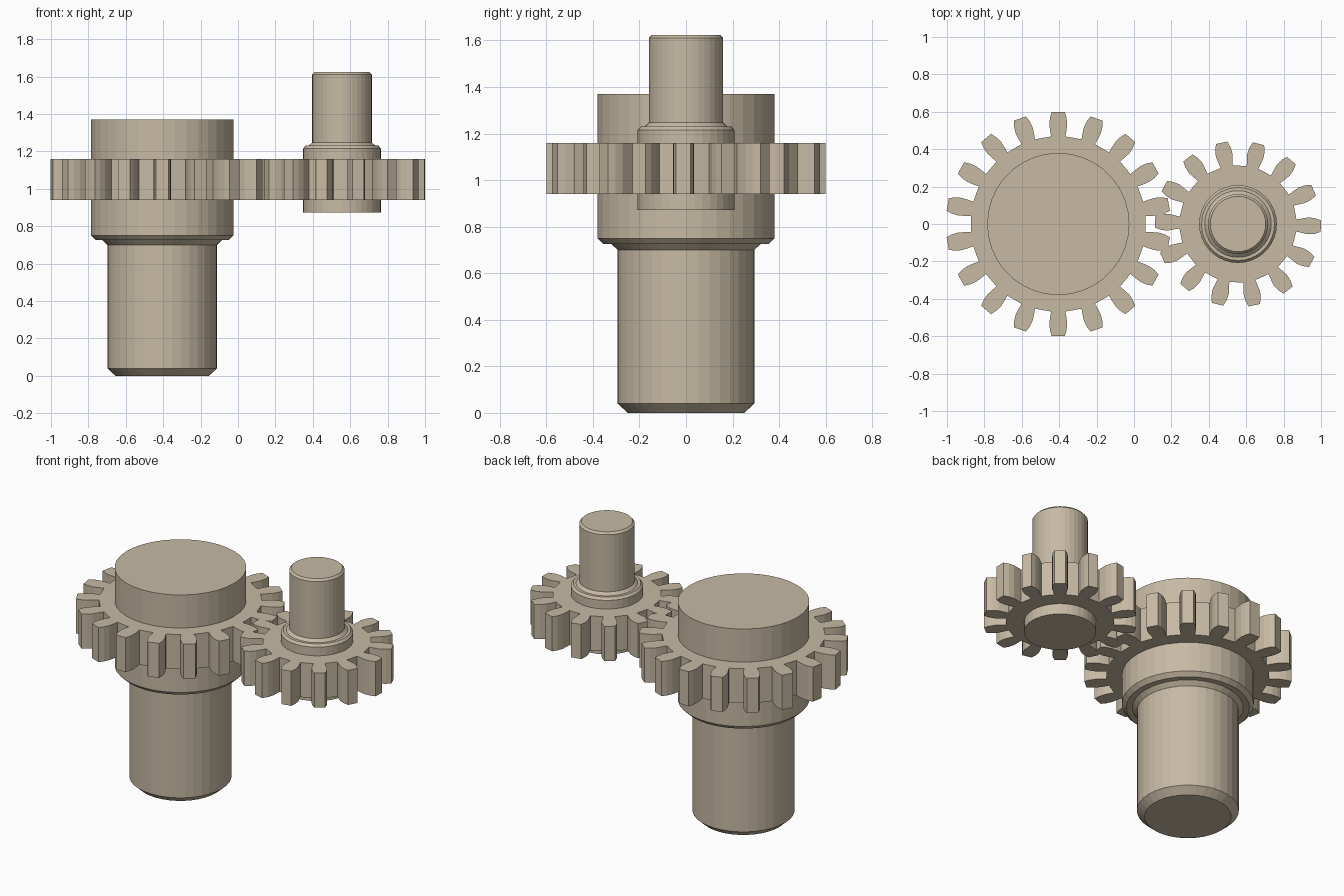
import bpy, bmesh
from math import cos, sin, pi, radians

cube = bpy.data.objects.get("Cube")
if cube:
    bpy.data.objects.remove(cube, do_unlink=True)

# One material for everything
tan = bpy.data.materials.new("warm tan")
tan.use_nodes = True
colour = (0.57, 0.49, 0.37, 1)
tan.diffuse_color = colour
bsdf = tan.node_tree.nodes["Principled BSDF"]
bsdf.inputs["Base Color"].default_value = colour
bsdf.inputs["Roughness"].default_value = 0.6


def finish(name, bm, x):
    bmesh.ops.recalc_face_normals(bm, faces=bm.faces)
    mesh = bpy.data.meshes.new(name)
    bm.to_mesh(mesh)
    bm.free()
    mesh.materials.append(tan)
    obj = bpy.data.objects.new(name, mesh)
    obj.location.x = x
    bpy.context.collection.objects.link(obj)


def turned(name, x, profile, sides=36):
    """Solid of revolution from (radius, height) points, bottom to top."""
    bm = bmesh.new()
    rings = [[bm.verts.new((r * cos(2 * pi * i / sides), r * sin(2 * pi * i / sides), z))
              for i in range(sides)] for r, z in profile]
    for low, high in zip(rings, rings[1:]):
        for i in range(sides):
            j = (i + 1) % sides
            bm.faces.new((low[i], low[j], high[j], high[i]))
    bm.faces.new(rings[0][::-1])
    bm.faces.new(rings[-1])
    finish(name, bm, x)


def gear(name, x, teeth, turn, root, flank, bottom, top):
    """Toothed wheel; flank lists (radius, half width) from root to tip."""
    bm = bmesh.new()
    outline = []
    side = [(r, -w) for r, w in flank] + [(r, w) for r, w in reversed(flank)]
    for k in range(teeth):
        a = radians(turn) + 2 * pi * k / teeth
        for r, w in side:
            outline.append((r * cos(a) - w * sin(a), r * sin(a) + w * cos(a)))
        # Valley floor before the next tooth
        for t in (0.4, 0.6):
            b = a + 2 * pi * t / teeth
            outline.append((root * cos(b), root * sin(b)))
    face = bm.faces.new([bm.verts.new((px, py, bottom)) for px, py in outline])
    grown = bmesh.ops.extrude_face_region(bm, geom=[face], use_keep_orig=True)
    new = [v for v in grown["geom"] if isinstance(v, bmesh.types.BMVert)]
    bmesh.ops.translate(bm, verts=new, vec=(0, 0, top - bottom))
    finish(name, bm, x)


LARGE_X, SMALL_X = -0.405, 0.556
GEAR_LOW, GEAR_HIGH = 0.94, 1.16

# Large gear with its hub and lower shaft
turned("large_shaft_and_hub", LARGE_X, [
    (0.25, 0), (0.294, 0.04), (0.294, 0.70), (0.32, 0.725),
    (0.355, 0.725), (0.38, 0.75), (0.38, 1.37)])
gear("large_gear", LARGE_X, 18, 90, 0.468,
     [(0.468, 0.038), (0.50, 0.044), (0.535, 0.048), (0.57, 0.044), (0.60, 0.034)],
     GEAR_LOW, GEAR_HIGH)

# Small gear with its hub and upper shaft
turned("small_shaft_and_hub", SMALL_X, [
    (0.208, 0.872), (0.208, 1.215), (0.195, 1.23), (0.178, 1.23),
    (0.16, 1.247), (0.16, 1.61), (0.148, 1.623)])
gear("small_gear", SMALL_X, 14, -1.5, 0.312,
     [(0.312, 0.032), (0.345, 0.039), (0.375, 0.045), (0.41, 0.042), (0.443, 0.031)],
     GEAR_LOW, GEAR_HIGH)
